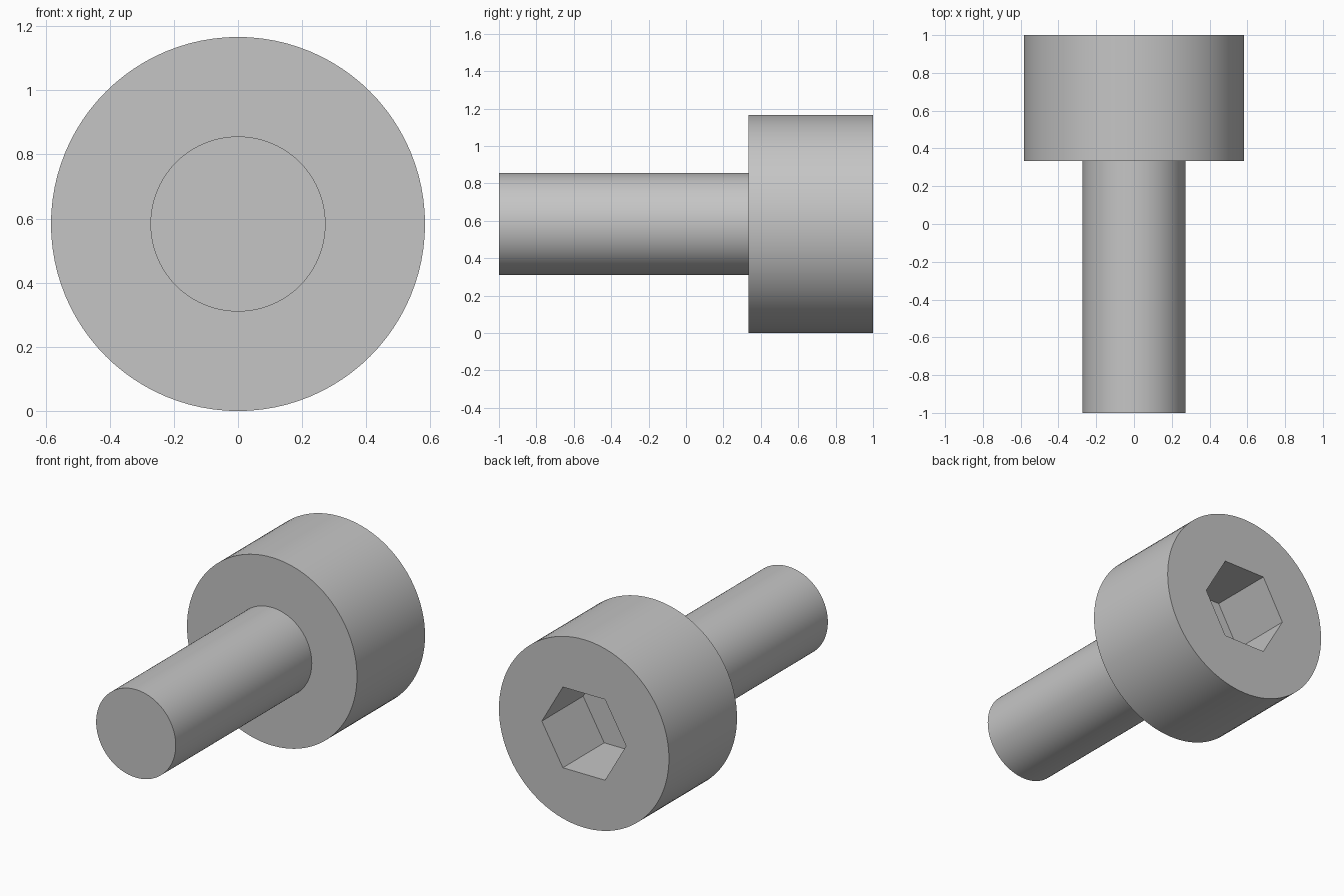
import bpy
import bmesh
from math import cos, sin, tau, radians

if "Cube" in bpy.data.objects:
    bpy.data.objects.remove(bpy.data.objects["Cube"], do_unlink=True)

HEAD_R, SHANK_R, SOCKET_R = 0.583, 0.273, 0.289
TIP_Y, SHOULDER_Y, BACK_Y = -1.0, 0.333, 1.0
SOCKET_DEPTH = 0.405
SIDES = 96

# One plain steel colour
steel = bpy.data.materials.new("steel grey")
steel.use_nodes = True
steel.diffuse_color = (0.56, 0.56, 0.56, 1)
steel.node_tree.nodes["Principled BSDF"].inputs["Base Color"].default_value = steel.diffuse_color


def ring(bm, radius, y, sides=SIDES):
    """Closed loop of vertices around the screw axis."""
    return [bm.verts.new((radius * cos(tau * i / sides), y,
                          HEAD_R + radius * sin(tau * i / sides)))
            for i in range(sides)]


def skin(bm, a, b):
    """Quads joining two loops of equal length."""
    n = len(a)
    for i in range(n):
        j = (i + 1) % n
        bm.faces.new((a[i], a[j], b[j], b[i]))


def loop_edges(bm, loop):
    return [bm.edges.get((v, loop[i - 1])) for i, v in enumerate(loop)]


def finish(bm, name):
    mesh = bpy.data.meshes.new(name)
    bm.to_mesh(mesh)
    bm.free()
    mesh.materials.append(steel)
    obj = bpy.data.objects.new(name, mesh)
    bpy.context.collection.objects.link(obj)
    bpy.ops.object.select_all(action="DESELECT")
    obj.select_set(True)
    bpy.context.view_layer.objects.active = obj
    bpy.ops.object.shade_smooth_by_angle(angle=radians(30))


# Shank: capped at the tip, open where it meets the head
bm = bmesh.new()
tip = ring(bm, SHANK_R, TIP_Y)
root = ring(bm, SHANK_R, SHOULDER_Y)
skin(bm, tip, root)
bm.faces.new(tip)
bmesh.ops.recalc_face_normals(bm, faces=bm.faces)
finish(bm, "shank")

# Head: underside ring, outer wall, back face around a hexagonal socket
bm = bmesh.new()
inner = ring(bm, SHANK_R, SHOULDER_Y)
shoulder = ring(bm, HEAD_R, SHOULDER_Y)
rim = ring(bm, HEAD_R, BACK_Y)
mouth = ring(bm, SOCKET_R, BACK_Y, 6)
floor = ring(bm, SOCKET_R, BACK_Y - SOCKET_DEPTH, 6)
skin(bm, inner, shoulder)
skin(bm, shoulder, rim)
skin(bm, mouth, floor)
bm.faces.new(floor)

# Back face: each socket side fans out to its share of the rim
step = SIDES // 6
for k in range(6):
    arc = [rim[(k * step + i) % SIDES] for i in range(step + 1)]
    bm.faces.new([mouth[k]] + arc + [mouth[(k + 1) % 6]])
bmesh.ops.recalc_face_normals(bm, faces=bm.faces)
# Keep the outer wall facing outward
wall = next(f for f in bm.faces if shoulder[0] in f.verts and rim[0] in f.verts)
if wall.normal.x < 0:
    bmesh.ops.reverse_faces(bm, faces=bm.faces)
finish(bm, "socket_head")
